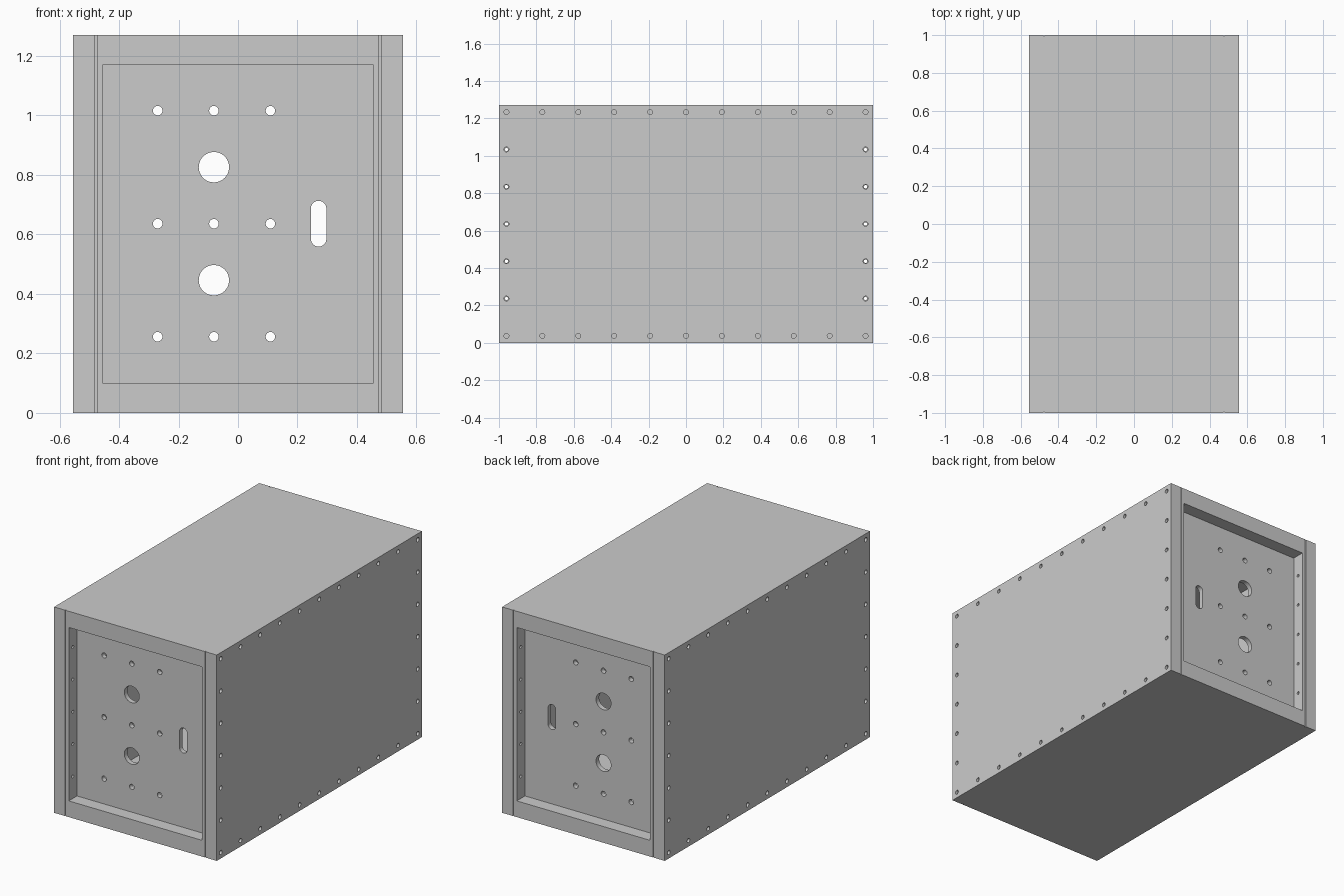
import bpy, bmesh, math
from mathutils import Matrix, Vector

if "Cube" in bpy.data.objects:
    bpy.data.objects.remove(bpy.data.objects["Cube"])

grey = bpy.data.materials.new("light_grey")
grey.use_nodes = True
COLOR = (0.6, 0.6, 0.6, 1)
grey.diffuse_color = COLOR
grey.node_tree.nodes["Principled BSDF"].inputs["Base Color"].default_value = COLOR

W, L, H = 0.555, 1.0, 1.27       # half width, half length, height
RIM, SEAM = 0.1, 0.48            # frame border, inner face of side boards
OPEN_X = W - RIM
RECESS = 0.08


def box(bm, lo, hi):
    lo, hi = Vector(lo), Vector(hi)
    m = Matrix.Translation((lo + hi) / 2) @ Matrix.Diagonal((*(hi - lo), 1))
    bmesh.ops.create_cube(bm, size=1, matrix=m)


def rod(bm, center, radius, length, axis, sides=20):
    turn = Matrix.Rotation(math.pi / 2, 4, 'Y' if axis == 'X' else 'X')
    bmesh.ops.create_cone(bm, cap_ends=True, segments=sides, radius1=radius,
                          radius2=radius, depth=length,
                          matrix=Matrix.Translation(center) @ turn)


def make(name, bm):
    mesh = bpy.data.meshes.new(name)
    bm.to_mesh(mesh)
    bm.free()
    ob = bpy.data.objects.new(name, mesh)
    bpy.context.collection.objects.link(ob)
    mesh.materials.append(grey)
    return ob


def board(name, lo, hi, cut):
    """Box-shaped part with the cutter shapes removed from it."""
    bm = bmesh.new()
    box(bm, lo, hi)
    ob = make(name, bm)
    cutter = make(name + "_cutter", cut)
    cutter.hide_render = True
    mod = ob.modifiers.new("holes", 'BOOLEAN')
    mod.operation, mod.solver, mod.object = 'DIFFERENCE', 'EXACT', cutter
    bpy.ops.object.select_all(action='DESELECT')
    ob.select_set(True)
    bpy.context.view_layer.objects.active = ob
    bpy.ops.object.modifier_apply(modifier=mod.name)
    bpy.data.objects.remove(cutter)
    bpy.ops.object.shade_smooth_by_angle(angle=math.radians(30))
    return ob


def groove(bm, sx, sy):
    # shallow seam beside a side board
    xs, ys = sorted((sx * 0.474, sx * 0.49)), sorted((sy * 0.994, sy * 1.1))
    box(bm, (xs[0], ys[0], -0.1), (xs[1], ys[1], H + 0.1))


# Screw positions around the border of each side board
z_rows = [0.037 + i * (H - 0.074) / 6 for i in range(7)]
y_cols = [-0.96 + i * 0.192 for i in range(11)]
screws = [(y, z) for y in y_cols for z in z_rows
          if abs(y) > 0.95 or z in (z_rows[0], z_rows[-1])]

# Side boards with screw holes
for side, sx in (("left", 1), ("right", -1)):
    cut = bmesh.new()
    for y, z in screws:
        rod(cut, (sx * 0.52, y, z), 0.013, 0.2, 'X')
    xs = sorted((sx * SEAM, sx * W))
    board(side + "_side_board", (xs[0], -L, 0), (xs[1], L, H), cut)

# Top and bottom boards
for name, z0, z1 in (("bottom_board", 0, RIM), ("top_board", H - RIM, H)):
    cut = bmesh.new()
    for sx in (-1, 1):
        for sy in (-1, 1):
            groove(cut, sx, sy)
    board(name, (-SEAM, -L, z0), (SEAM, L, z1), cut)

for end, sy in (("front", -1), ("back", 1)):
    # Upright posts with narrow screw holes
    for side, sx in (("left", 1), ("right", -1)):
        cut = bmesh.new()
        groove(cut, sx, sy)
        for z in z_rows[1:-1]:
            rod(cut, (sx * 0.465, sy * 0.96, z), 0.009, 0.1, 'X')
        xs, ys = sorted((sx * OPEN_X, sx * SEAM)), sorted((sy * 0.88, sy * L))
        board(f"{end}_{side}_post", (xs[0], ys[0], RIM),
              (xs[1], ys[1], H - RIM), cut)

    # Recessed end panel: small holes, two large holes and a slot
    cut = bmesh.new()
    py = sy * 0.9
    for x in (-0.27, -0.081, 0.109):
        for z in (0.256, 0.636, 1.016):
            rod(cut, (x, py, z), 0.016, 0.2, 'Y', 24)
    for z in (0.446, 0.826):
        rod(cut, (-0.081, py, z), 0.051, 0.2, 'Y', 48)
    slot = bmesh.new()
    rod(slot, (0.271, py, 0.636), 0.026, 0.2, 'Y', 34)
    for v in slot.verts:
        v.co.z += 0.051 if v.co.z > 0.636 else -0.051
    slot_mesh = bpy.data.meshes.new("slot_shape")
    slot.to_mesh(slot_mesh)
    slot.free()
    cut.from_mesh(slot_mesh)
    bpy.data.meshes.remove(slot_mesh)
    ys = sorted((sy * (L - RECESS), sy * (L - RECESS - 0.03)))
    board(end + "_panel", (-OPEN_X, ys[0], RIM), (OPEN_X, ys[1], H - RIM), cut)
